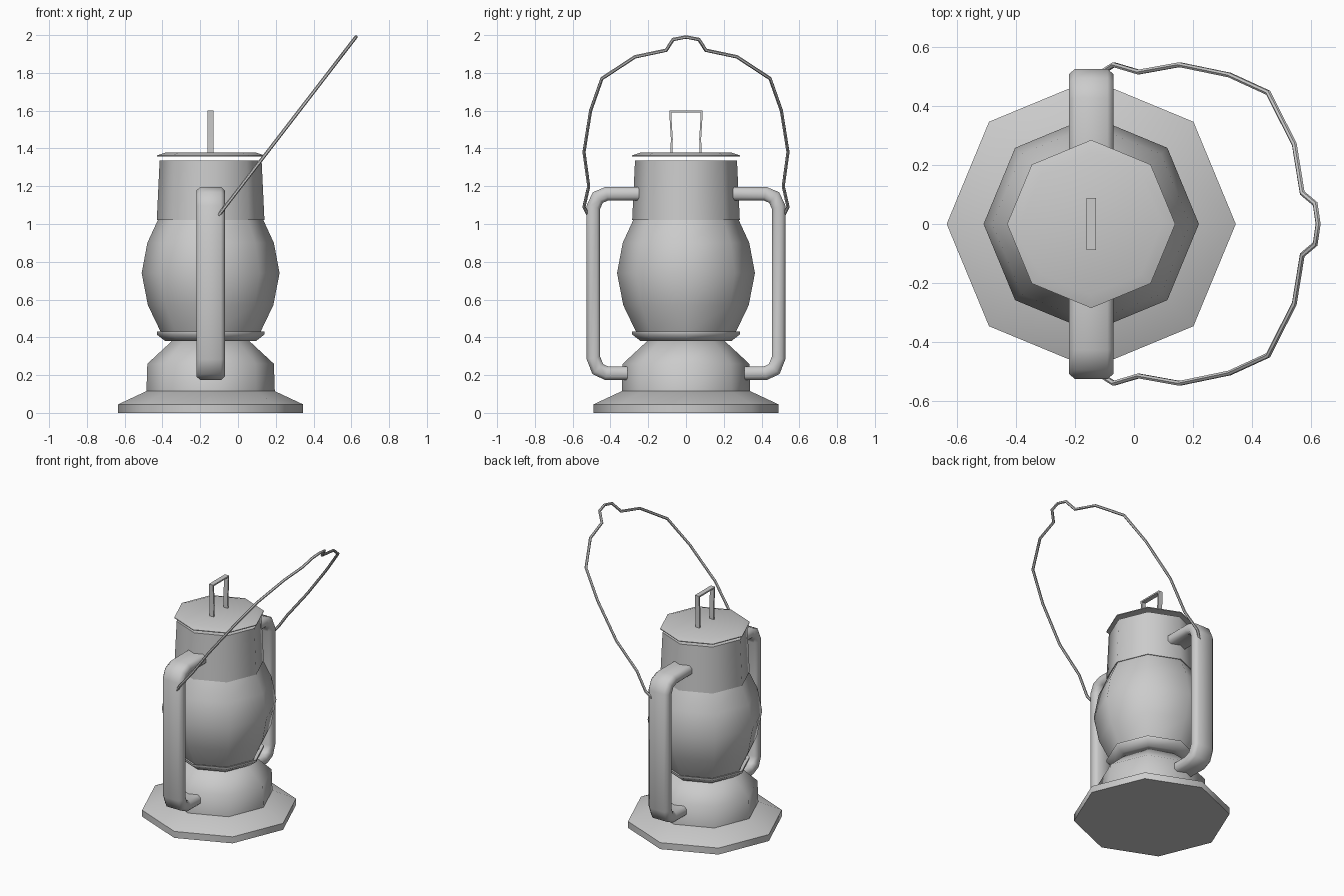
import bpy, bmesh, math
from mathutils import Vector

if "Cube" in bpy.data.objects:
    bpy.data.objects.remove(bpy.data.objects["Cube"])

CX = -0.145  # lantern axis


def finish(name, bm, angle=50):
    bmesh.ops.recalc_face_normals(bm, faces=bm.faces)
    me = bpy.data.meshes.new(name)
    bm.to_mesh(me)
    bm.free()
    ob = bpy.data.objects.new(name, me)
    bpy.context.collection.objects.link(ob)
    bpy.ops.object.select_all(action='DESELECT')
    ob.select_set(True)
    bpy.context.view_layer.objects.active = ob
    bpy.ops.object.shade_smooth_by_angle(angle=math.radians(angle))
    return ob


def bridge(bm, rings, caps):
    for a, b in zip(rings, rings[1:]):
        n = len(a)
        for i in range(n):
            j = (i + 1) % n
            bm.faces.new((a[i], a[j], b[j], b[i]))
    if caps:
        bm.faces.new(rings[0])
        bm.faces.new(rings[-1])


def lathe(name, profile, caps=True, n=8):
    bm = bmesh.new()
    rings = [[bm.verts.new((CX + r * math.cos(2 * math.pi * i / n),
                            r * math.sin(2 * math.pi * i / n), z))
              for i in range(n)] for r, z in profile]
    bridge(bm, rings, caps)
    return finish(name, bm)


def sweep(name, path, section, side):
    """Sweep a (side, normal) section along a planar path with mitred corners."""
    bm = bmesh.new()
    pts = [Vector(p) for p in path]
    side = Vector(side).normalized()
    rings = []
    for i, p in enumerate(pts):
        t0 = (p - pts[i - 1]).normalized() if i else (pts[1] - p).normalized()
        t1 = (pts[i + 1] - p).normalized() if i < len(pts) - 1 else t0
        t = (t0 + t1).normalized()
        nrm = t.cross(side) / max(t.dot(t0), 0.5)
        rings.append([bm.verts.new(p + side * u + nrm * v) for u, v in section])
    bridge(bm, rings, True)
    return finish(name, bm)


def oval(a, b, n=8):
    return [(a * math.cos(2 * math.pi * i / n), b * math.sin(2 * math.pi * i / n))
            for i in range(n)]


# Foot, fuel tank and burner collar
lathe("base_foot", [(0.49, 0), (0.49, 0.045), (0.34, 0.115)])
lathe("fuel_tank", [(0.34, 0.11), (0.335, 0.26), (0.2, 0.385)])
lathe("burner_collar", [(0.22, 0.38), (0.24, 0.38), (0.285, 0.415),
                        (0.285, 0.43), (0.255, 0.42)])

# Glass globe and chimney
lathe("glass_globe", [(0.26, 0.42), (0.332, 0.57), (0.365, 0.74),
                      (0.335, 0.9), (0.275, 1.03)])
lathe("chimney", [(0.285, 1.02), (0.27, 1.335)])

# Lid, standing slightly clear of the chimney
lathe("lid", [(0.285, 1.358), (0.285, 1.363), (0.24, 1.378)])

# Lid loop of flat strip
loop = [(0.078, 1.37), (0.075, 1.45), (0.083, 1.58), (0.083, 1.595)]
loop = [(-y, z) for y, z in loop] + loop[::-1]
sweep("lid_loop", [(CX, y, z) for y, z in loop],
      [(-0.016, -0.005), (0.016, -0.005), (0.016, 0.005), (-0.016, 0.005)], (1, 0, 0))

# Side tubes
tube = [(0.25, 1.16), (0.42, 1.16), (0.467, 1.14), (0.49, 1.09), (0.49, 0.29),
        (0.467, 0.232), (0.42, 0.21), (0.31, 0.21)]
w, c, h = 0.075, 0.055, 0.036
tube_section = [(-w, -0.018), (-c, -h), (c, -h), (w, -0.018),
                (w, 0.018), (c, h), (-c, h), (-w, 0.018)]
for s, label in ((1, "back"), (-1, "front")):
    sweep("side_tube_" + label, [(CX, s * y, z) for y, z in tube],
          tube_section, (1, 0, 0))

# Tilted wire carrying handle
wire = [(0.51, 1.03), (0.54, 1.09), (0.515, 1.2), (0.54, 1.38), (0.505, 1.6),
        (0.445, 1.77), (0.27, 1.885), (0.105, 1.92), (0.068, 1.977), (0, 1.99)]
wire = [(-y, z) for y, z in wire] + wire[-2::-1]
sweep("carry_handle", [(-0.115 + (z - 1.03) * 0.77, y, z) for y, z in wire],
      oval(0.009, 0.009, 6), (1, 0, -0.77))
